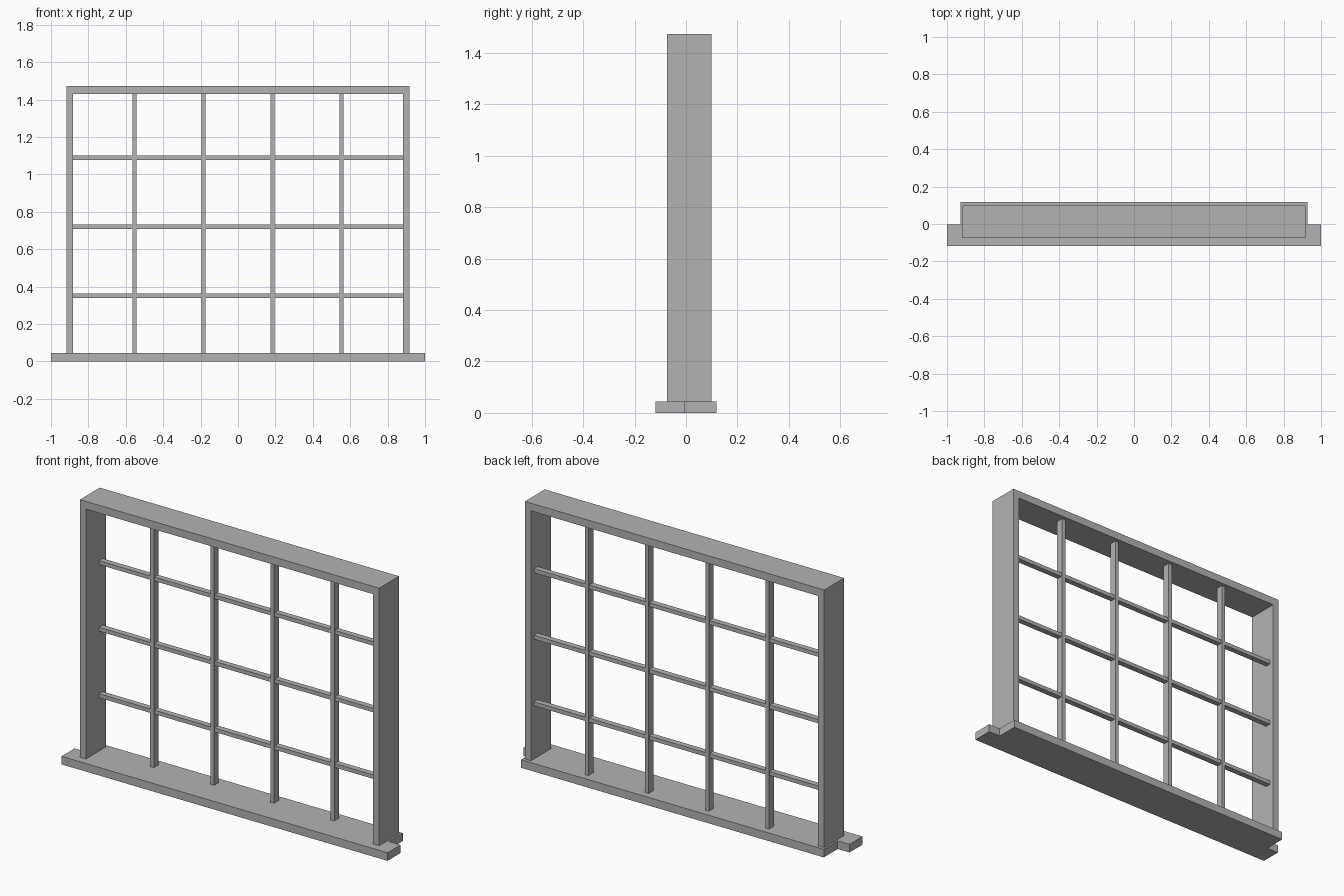
import bpy
import bmesh
from mathutils import Vector

cube = bpy.data.objects.get("Cube")
if cube:
    bpy.data.objects.remove(cube, do_unlink=True)

grey = bpy.data.materials.new("neutral grey")
grey.use_nodes = True
colour = (0.45, 0.45, 0.45, 1)
grey.diffuse_color = colour
grey.node_tree.nodes["Principled BSDF"].inputs["Base Color"].default_value = colour


def extrude_outline(name, points, direction):
    """Closed prism from a flat outline pushed along a direction."""
    bm = bmesh.new()
    face = bm.faces.new([bm.verts.new(p) for p in points])
    result = bmesh.ops.extrude_face_region(bm, geom=[face], use_keep_orig=True)
    moved = [g for g in result["geom"] if isinstance(g, bmesh.types.BMVert)]
    bmesh.ops.translate(bm, verts=moved, vec=Vector(direction))
    bmesh.ops.recalc_face_normals(bm, faces=bm.faces)
    mesh = bpy.data.meshes.new(name)
    bm.to_mesh(mesh)
    bm.free()
    mesh.materials.append(grey)
    obj = bpy.data.objects.new(name, mesh)
    bpy.context.collection.objects.link(obj)
    return obj


def box(name, x0, x1, y0, y1, z0, z1):
    outline = [(x0, y0, z0), (x1, y0, z0), (x1, y1, z0), (x0, y1, z0)]
    return extrude_outline(name, outline, (0, 0, z1 - z0))


def mirrored(half):
    """Complete a symmetric outline from its +x half."""
    return half + [(-a, b) for a, b in reversed(half)]


SILL_TOP, FRAME_TOP, HEAD_BOTTOM = 0.045, 1.473, 1.43
OUTER, INNER = 0.918, 0.881
FRONT, BACK = -0.074, 0.1

# Sill with a notched horn at each end
sill = mirrored([(1, -0.118), (1, -0.004), (0.928, -0.004), (0.928, 0.118)])
extrude_outline("sill", [(x, y, 0) for x, y in sill], (0, 0, SILL_TOP))

# Jambs and head as one continuous surround
surround = mirrored([(INNER, HEAD_BOTTOM), (INNER, SILL_TOP),
                     (OUTER, SILL_TOP), (OUTER, FRAME_TOP)])
extrude_outline("frame_surround", [(x, FRONT, z) for x, z in surround],
                (0, BACK - FRONT, 0))

# Glazing bars: uprights slightly deeper than the rails
BAR = 0.011
for i in range(4):
    x = (i - 1.5) * 0.369
    box(f"upright_bar_{i + 1}", x - BAR, x + BAR, 0.037, 0.079, SILL_TOP, HEAD_BOTTOM)
for i in range(3):
    z = 0.351 + i * 0.369
    box(f"cross_bar_{i + 1}", -INNER, INNER, 0.042, 0.074, z - BAR, z + BAR)
